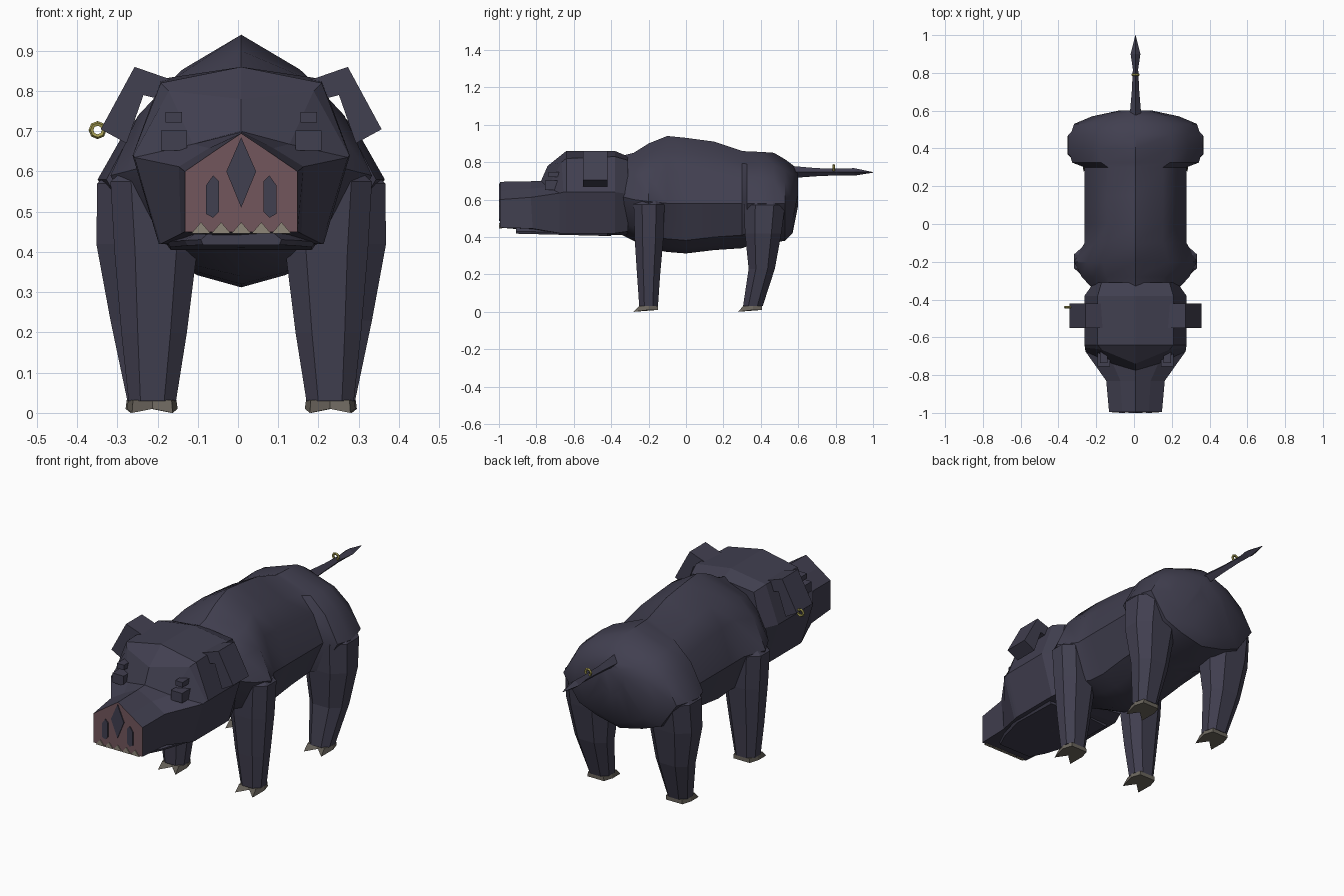
import bpy, bmesh, math
from mathutils import Vector

if "Cube" in bpy.data.objects:
    bpy.data.objects.remove(bpy.data.objects["Cube"], do_unlink=True)

CX = 0.008  # the animal's mid-plane; the earring widens one side


def material(name, rgb):
    m = bpy.data.materials.new(name)
    m.use_nodes = True
    m.diffuse_color = (*rgb, 1)
    m.node_tree.nodes["Principled BSDF"].inputs["Base Color"].default_value = (*rgb, 1)
    return m


HIDE = material("dark violet hide", (0.053, 0.050, 0.080))
PINK = material("dusty pink snout", (0.170, 0.093, 0.108))
HORN = material("hoof grey brown", (0.145, 0.130, 0.108))
TOOTH = material("tooth ivory", (0.27, 0.24, 0.19))
GOLD = material("old gold", (0.38, 0.34, 0.085))


def finish(name, bm, *mats):
    bmesh.ops.recalc_face_normals(bm, faces=bm.faces)
    me = bpy.data.meshes.new(name)
    bm.to_mesh(me)
    bm.free()
    for m in mats:
        me.materials.append(m)
    ob = bpy.data.objects.new(name, me)
    bpy.context.collection.objects.link(ob)
    return ob


def loft(name, rings, *mats):
    """Skin closed rings of equal point count and cap both ends."""
    bm = bmesh.new()
    vs = [[bm.verts.new((x + CX, y, z)) for x, y, z in r] for r in rings]
    n = len(vs[0])
    for a, b in zip(vs, vs[1:]):
        for i in range(n):
            j = (i + 1) % n
            bm.faces.new((a[i], a[j], b[j], b[i]))
    bm.faces.new(vs[0])
    bm.faces.new(vs[-1])
    return finish(name, bm, *mats)


def full(half):
    """Mirror a half ring that starts and ends on the mid-plane."""
    return half + [(-x, y, z) for x, y, z in half[-2:0:-1]]


def prism_y(name, profile, y0, y1, mat):
    return loft(name, [[(x, y, z) for x, z in profile] for y in (y0, y1)], mat)


# Torso: y, half width, top, widest height, bottom
def body_ring(y, hw, top, mid, bot):
    return full([(0, y, top), (hw * 0.54, y, top - 0.24 * (top - mid)),
                 (hw * 0.79, y, mid + 0.48 * (top - mid)), (hw, y, mid),
                 (hw * 0.72, y, bot + 0.07), (hw * 0.4, y, bot + 0.03), (0, y, bot)])


torso = loft("torso", [body_ring(*r) for r in (
    (-0.36, 0.21, 0.83, 0.62, 0.42), (-0.28, 0.285, 0.85, 0.60, 0.38),
    (-0.20, 0.325, 0.90, 0.59, 0.34), (-0.10, 0.27, 0.94, 0.58, 0.32),
    (0.00, 0.27, 0.93, 0.58, 0.312), (0.15, 0.27, 0.91, 0.58, 0.33),
    (0.30, 0.27, 0.86, 0.58, 0.34), (0.325, 0.335, 0.858, 0.58, 0.35),
    (0.40, 0.357, 0.855, 0.58, 0.36), (0.47, 0.345, 0.85, 0.58, 0.37),
    (0.53, 0.325, 0.815, 0.58, 0.38), (0.57, 0.23, 0.785, 0.59, 0.42),
    (0.60, 0.09, 0.75, 0.63, 0.57))], HIDE)
torso.data.shade_smooth()
torso.data.set_sharp_from_angle(angle=math.radians(35))

# Head: skull, brow, face edge, snout base and snout tip
head = loft("head", [full(r) for r in (
    [(0, -0.31, 0.83), (0.18, -0.31, 0.81), (0.22, -0.31, 0.63), (0.18, -0.31, 0.43), (0, -0.31, 0.41)],
    [(0, -0.38, 0.86), (0.20, -0.38, 0.83), (0.27, -0.38, 0.64), (0.205, -0.38, 0.42), (0, -0.38, 0.41)],
    [(0, -0.64, 0.86), (0.20, -0.64, 0.82), (0.27, -0.64, 0.64), (0.205, -0.64, 0.42), (0, -0.64, 0.41)],
    [(0, -0.74, 0.78), (0.18, -0.665, 0.80), (0.268, -0.655, 0.64), (0.205, -0.655, 0.42), (0, -0.655, 0.415)],
    [(0, -0.775, 0.70), (0.12, -0.74, 0.668), (0.265, -0.675, 0.635), (0.20, -0.675, 0.42), (0, -0.675, 0.42)],
    [(0, -0.83, 0.698), (0.08, -0.83, 0.658), (0.155, -0.83, 0.612), (0.15, -0.82, 0.445), (0, -0.82, 0.435)],
    [(0, -0.995, 0.695), (0.07, -0.995, 0.648), (0.14, -0.995, 0.60), (0.14, -0.995, 0.45), (0, -0.995, 0.45)],
)], HIDE, PINK)
for f in head.data.polygons:
    if f.center.y < -0.99:
        f.material_index = 1

# Lower jaw, drawn as a plan outline with a sloping underside
jaw_plan = [(0, -0.91), (0.10, -0.91), (0.14, -0.83), (0.185, -0.68), (0.185, -0.42), (0, -0.40)]
loft("lower_jaw", [full([(x * s, y, z - 0.025 * y) for x, y in jaw_plan])
                   for z, s in ((0.425, 0.8), (0.408, 1.0), (0.395, 0.95))], HIDE)

# Snout markings
prism_y("snout_stripe", [(0, 0.685), (0.037, 0.60), (0, 0.51), (-0.037, 0.60)], -0.99, -1.0, HIDE)
for side, s in (("left", 1), ("right", -1)):
    slot = [(0.055, 0.50), (0.055, 0.575), (0.07, 0.59), (0.088, 0.565), (0.088, 0.495), (0.07, 0.485)]
    prism_y(side + "_nostril", [(s * x, z) for x, z in slot], -0.99, -1.0, HIDE)

# Teeth along the lip
for i in range(5):
    x = -0.10 + 0.05 * i
    prism_y("tooth_%d" % (i + 1), [(x - 0.024, 0.446), (x + 0.024, 0.446), (x, 0.474)], -0.985, -0.999, TOOTH)


def box(name, lo, hi):
    (x0, y0, z0), (x1, y1, z1) = lo, hi
    prism_y(name, [(x0, z0), (x1, z0), (x1, z1), (x0, z1)], y0, y1, HIDE)


# Ears and eyes
ear = [(0.15, 0.82), (0.265, 0.86), (0.349, 0.705), (0.285, 0.67), (0.243, 0.79), (0.185, 0.775)]
for side, s in (("left", 1), ("right", -1)):
    prism_y(side + "_ear", [(s * x, z) for x, z in ear], -0.55, -0.42, HIDE)
    box(side + "_eye", (s * 0.135, -0.755, 0.652), (s * 0.20, -0.66, 0.702))
    box(side + "_eyebrow", (s * 0.147, -0.735, 0.722), (s * 0.188, -0.65, 0.748))


def leg_ring(z, x0, x1, y0, y1, s):
    cx, cy = (x0 + x1) / 2, (y0 + y1) / 2
    hx, hy = (x1 - x0) / 2, (y1 - y0) / 2
    pts = [(1, -0.45), (1, 0.45), (0.5, 1), (-0.5, 1), (-1, 0.45), (-1, -0.45), (-0.5, -1), (0.5, -1)]
    return [(s * (cx + hx * px), cy + hy * py, z) for px, py in pts]


# Legs: z, inner x, outer x, front y, back y
LEGS = {
    "front": ((0.64, 0.14, 0.25, -0.25, -0.14), (0.575, 0.12, 0.325, -0.28, -0.115),
              (0.40, 0.11, 0.315, -0.275, -0.12), (0.20, 0.135, 0.298, -0.262, -0.138),
              (0.03, 0.162, 0.28, -0.25, -0.15)),
    "back": ((0.66, 0.14, 0.27, 0.35, 0.48), (0.57, 0.12, 0.358, 0.31, 0.53),
             (0.42, 0.115, 0.36, 0.315, 0.51), (0.23, 0.14, 0.325, 0.335, 0.475),
             (0.03, 0.166, 0.283, 0.305, 0.41)),
}
# Cloven hoof outline around the ankle; only the toes touch the ground
HOOF = [(0.045, 0.05), (0.06, 0.0), (0.048, -0.05), (0.0, -0.035), (-0.048, -0.05), (-0.06, 0.0), (-0.045, 0.05)]
for end, rings in LEGS.items():
    ax = (rings[-1][1] + rings[-1][2]) / 2
    ay = (rings[-1][3] + rings[-1][4]) / 2
    for side, s in (("left", 1), ("right", -1)):
        loft("%s_%s_leg" % (end, side), [leg_ring(*r, s) for r in rings], HIDE)
        top = [(s * (ax + x), ay + y, 0.032) for x, y in HOOF]
        low = [(s * (ax + x * 1.05), ay + (y if y > -0.04 else y - 0.03), 0.01 if y > -0.04 else 0.0)
               for x, y in HOOF]
        loft("%s_%s_hoof" % (end, side), [top, low], HORN)

# Tail with a spear tip: y, half width, lower z, upper z
tail = ((0.56, 0.032, 0.715, 0.78), (0.70, 0.02, 0.725, 0.768), (0.82, 0.014, 0.73, 0.765),
        (0.90, 0.026, 0.728, 0.768), (1.0, 0.001, 0.744, 0.747))
loft("tail", [[(w, y, (a + b) / 2), (0, y, b), (-w, y, (a + b) / 2), (0, y, a)] for y, w, a, b in tail], HIDE)


# Gold rings
def gold_ring(name, centre, major=0.016, minor=0.0065):
    bm = bmesh.new()
    n, m = 8, 5
    vs = []
    for i in range(n):
        a = math.tau * i / n
        for k in range(m):
            b = math.tau * k / m
            r = major + minor * math.cos(b)
            vs.append(bm.verts.new(Vector(centre) + Vector((r * math.cos(a), minor * math.sin(b), r * math.sin(a)))))
    for i in range(n):
        for k in range(m):
            j, l = (i + 1) % n, (k + 1) % m
            bm.faces.new((vs[i * m + k], vs[j * m + k], vs[j * m + l], vs[i * m + l]))
    finish(name, bm, GOLD)


gold_ring("earring", (-0.349, -0.44, 0.703))
gold_ring("tail_ring", (CX, 0.79, 0.768))
